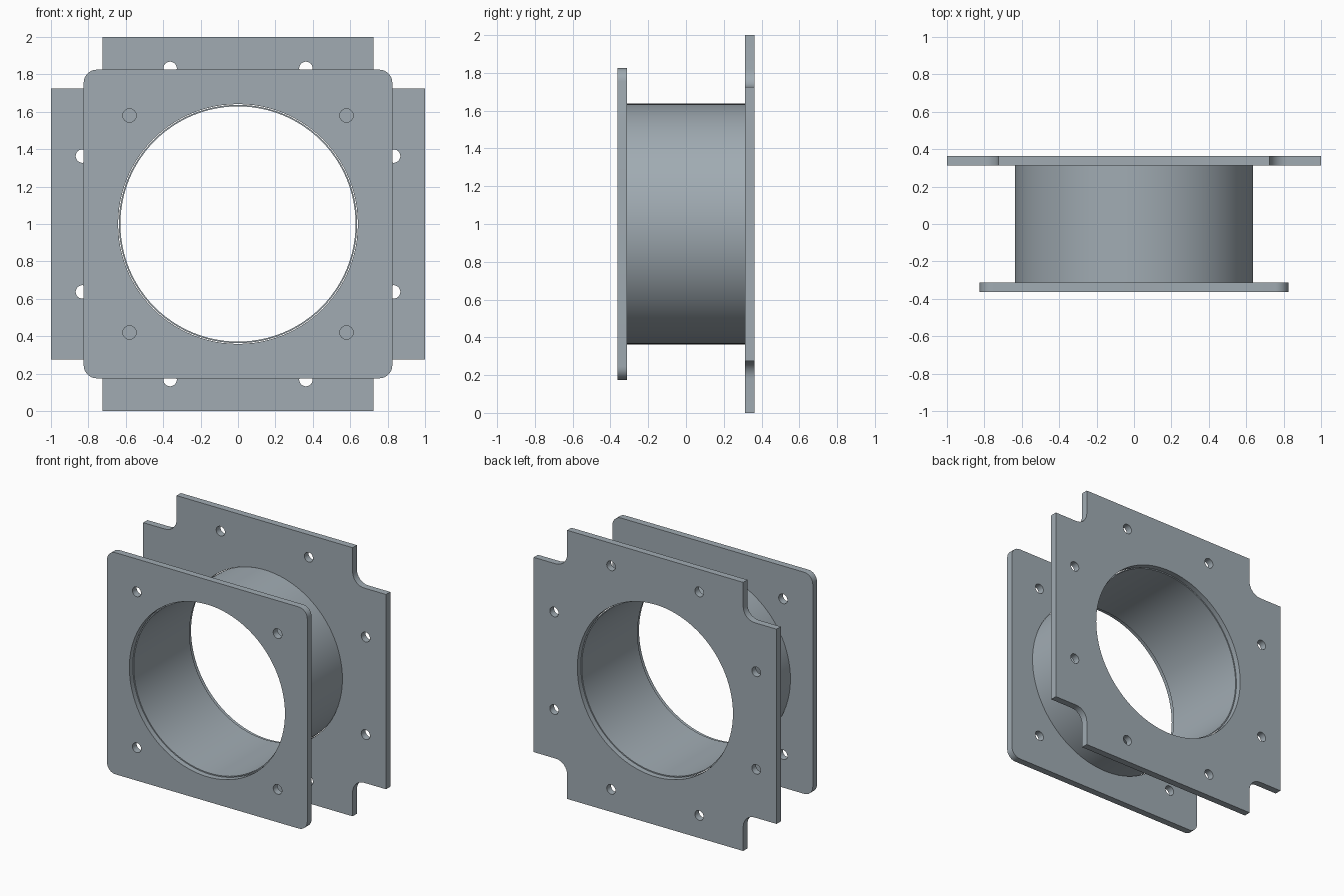
import bpy, bmesh, math
from mathutils import Vector

if "Cube" in bpy.data.objects:
    bpy.data.objects.remove(bpy.data.objects["Cube"])

CZ = 1.0              # height of the bore axis
T = 0.05              # plate thickness
Y = 0.363             # outer face of each plate

# Blue-grey steel
steel = bpy.data.materials.new("steel")
steel.diffuse_color = (0.355, 0.41, 0.45, 1)
steel.use_nodes = True
steel.node_tree.nodes["Principled BSDF"].inputs["Base Color"].default_value = steel.diffuse_color


def arc(cx, cz, r, a0, a1, n):
    return [(cx + r * math.cos(math.radians(a0 + (a1 - a0) * i / n)),
             cz + r * math.sin(math.radians(a0 + (a1 - a0) * i / n))) for i in range(n + 1)]


def circle(cx, cz, r, n):
    return arc(cx, cz, r, 0, 360, n)[:-1]


def four_way(pts):
    """Repeat one corner's outline around the four quarters."""
    out = []
    for k in range(4):
        c, s = (1, 0, -1, 0)[k], (0, 1, 0, -1)[k]
        out += [(c * x - s * z, s * x + c * z) for x, z in pts]
    return out


def finish(name, bm):
    bmesh.ops.recalc_face_normals(bm, faces=bm.faces)
    me = bpy.data.meshes.new(name)
    bm.to_mesh(me)
    bm.free()
    me.materials.append(steel)
    ob = bpy.data.objects.new(name, me)
    bpy.context.collection.objects.link(ob)
    bpy.ops.object.select_all(action='DESELECT')
    ob.select_set(True)
    bpy.context.view_layer.objects.active = ob
    bpy.ops.object.shade_smooth_by_angle(angle=math.radians(30))
    return ob


def plate(name, y0, loops):
    """Flat plate: first loop is the outline, the rest are holes."""
    bm = bmesh.new()
    for loop in loops:
        vs = [bm.verts.new((x, y0, z + CZ)) for x, z in loop]
        for a, b in zip(vs, vs[1:] + vs[:1]):
            bm.edges.new((a, b))
    bmesh.ops.triangle_fill(bm, use_beauty=True, edges=bm.edges[:], normal=(0, -1, 0))
    ext = bmesh.ops.extrude_face_region(bm, geom=bm.faces[:], use_keep_orig=True)
    verts = [g for g in ext['geom'] if isinstance(g, bmesh.types.BMVert)]
    bmesh.ops.translate(bm, verts=verts, vec=Vector((0, T, 0)))
    return finish(name, bm)


bore = circle(0, 0, 0.641, 96)

# Front flange: rounded square with four bolt holes
rim = four_way(arc(0.755, 0.755, 0.07, 0, 90, 8))
bolts = [circle(sx * 0.58, sz * 0.58, 0.036, 24) for sx in (-1, 1) for sz in (-1, 1)]
plate("front_flange", -Y, [rim, bore] + bolts)

# Rear flange: square with filleted corner notches and eight bolt holes
R = 0.095
rim = four_way([(1.0, 0.725)] + arc(0.725 + R, 0.725 + R, R, 270, 180, 8) + [(0.725, 1.0)])
bolts = []
for s in (-1, 1):
    for t in (-1, 1):
        bolts.append(circle(s * 0.363, t * 0.832, 0.036, 24))
        bolts.append(circle(t * 0.832, s * 0.363, 0.036, 24))
plate("rear_flange", Y - T, [rim, bore] + bolts)

# Thin pipe, its ends set back inside the flange bores
bm = bmesh.new()
L, N = 0.328, 96
rings = []
for r, y in ((0.637, -L), (0.637, L), (0.629, L), (0.629, -L)):
    rings.append([bm.verts.new((x, y, z + CZ)) for x, z in circle(0, 0, r, N)])
for a, b in zip(rings, rings[1:] + rings[:1]):
    for i in range(N):
        j = (i + 1) % N
        bm.faces.new((a[i], a[j], b[j], b[i]))
finish("pipe", bm)
